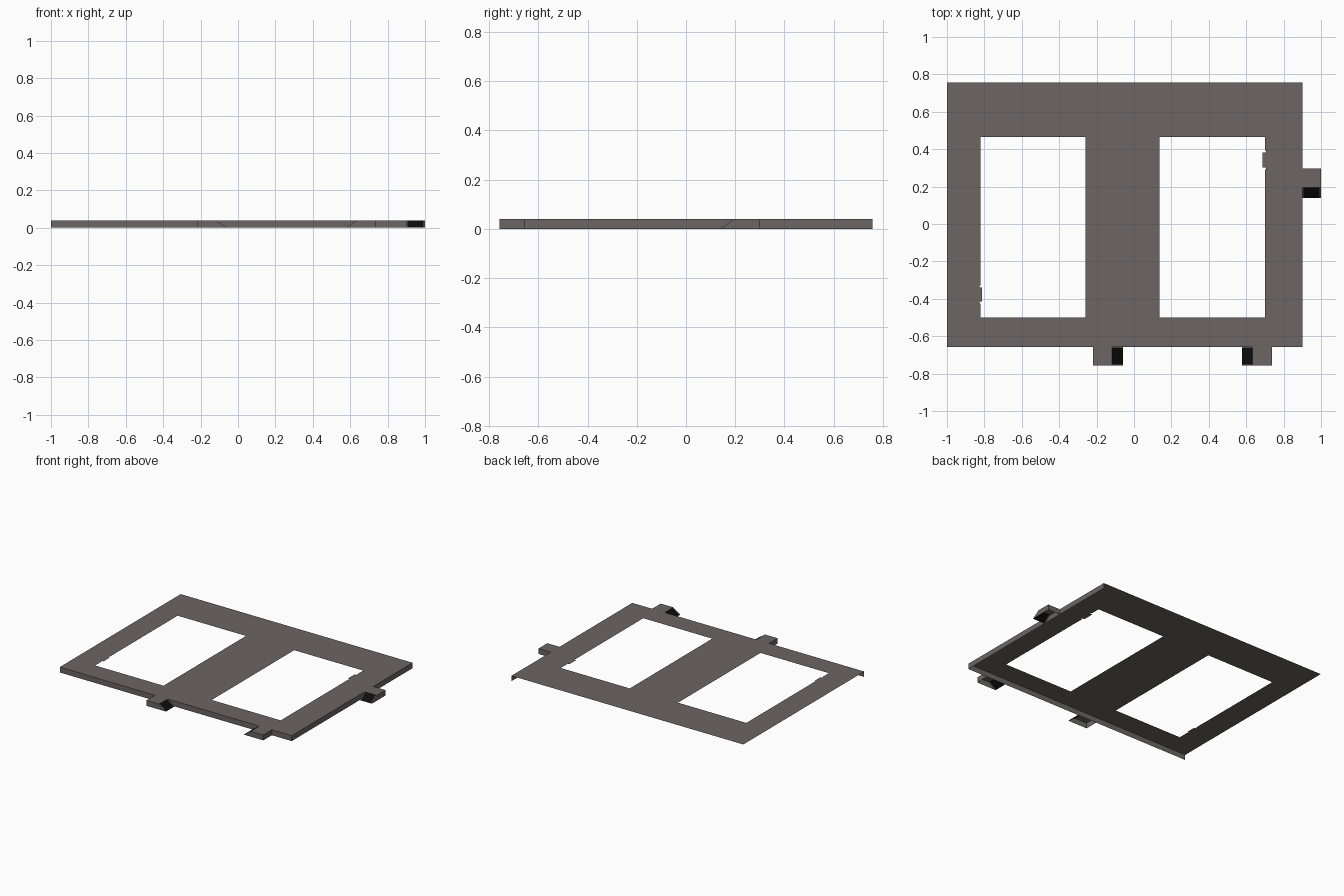
import bpy

if "Cube" in bpy.data.objects:
    bpy.data.objects.remove(bpy.data.objects["Cube"])

H = 0.04                       # height of the panel
X0, X1, Y0, Y1 = -1.0, 0.9, -0.657, 0.757


def material(name, rgb):
    m = bpy.data.materials.new(name)
    m.diffuse_color = (*rgb, 1)
    m.use_nodes = True
    m.node_tree.nodes["Principled BSDF"].inputs["Base Color"].default_value = m.diffuse_color
    return m


GREY = material("warm grey", (0.15, 0.13, 0.126))
BLACK = material("black", (0.004, 0.004, 0.004))


def make(name, verts, faces, slots=None):
    me = bpy.data.meshes.new(name)
    me.from_pydata(verts, [], faces)
    me.materials.append(GREY)
    me.materials.append(BLACK)
    for i, p in enumerate(me.polygons):
        p.material_index = slots[i] if slots else 0
    ob = bpy.data.objects.new(name, me)
    bpy.context.collection.objects.link(ob)
    return ob


# --- Panel sheet: grid of cells, leaving out the windows and small notches ---
WINDOWS = [(-0.82, -0.26, -0.5, 0.465), (0.135, 0.70, -0.5, 0.465)]
LATCHES = [(-0.82, -0.812, -0.415, -0.34), (0.688, 0.70, 0.302, 0.383)]
NOTCHES = [(-0.826, -0.82, -0.425, -0.415), (-0.826, -0.82, -0.34, -0.33),
           (0.70, 0.706, 0.292, 0.302), (0.70, 0.706, 0.383, 0.393)]


def inside(x, y, rects):
    return any(a < x < b and c < y < d for a, b, c, d in rects)


rects = WINDOWS + LATCHES + NOTCHES
xs = sorted({X0, X1} | {v for r in rects for v in r[:2]})
ys = sorted({Y0, Y1} | {v for r in rects for v in r[2:]})
n = len(ys)
verts = [(x, y, H) for x in xs for y in ys]
faces = []
for i in range(len(xs) - 1):
    for j in range(n - 1):
        cx, cy = (xs[i] + xs[i + 1]) / 2, (ys[j] + ys[j + 1]) / 2
        hole = inside(cx, cy, WINDOWS) and not inside(cx, cy, LATCHES)
        if not hole and not inside(cx, cy, NOTCHES):
            a = i * n + j
            faces.append((a, a + n, a + n + 1, a + 1))
make("panel_sheet", verts, faces)

# --- Front and right skirts (the back and left edges stay open) ---
make("front_skirt", [(X0, Y0, 0), (X1, Y0, 0), (X1, Y0, H), (X0, Y0, H)], [(0, 1, 2, 3)])
make("right_skirt", [(X1, Y0, 0), (X1, Y1, 0), (X1, Y1, H), (X1, Y0, H)], [(0, 1, 2, 3)])


# --- Edge tabs: open-bottomed shells with a black ramp at one end ---
def tab(name, place, depth, flip):
    """u runs from the square end (0) to the ramp foot (0.16); v runs outwards."""
    L, R, m = 0.16, 0.103, 0.007
    vs = [0, m, depth - m, depth]
    uvz = [(0, v, H) for v in vs] + [(R, v, H) for v in vs] + [(L, v, 0) for v in vs]
    uvz += [(0, 0, 0), (0, depth, 0)]
    fs = [(0, 4, 5, 1), (1, 5, 6, 2), (2, 6, 7, 3),        # top
          (4, 8, 9, 5), (5, 9, 10, 6), (6, 10, 11, 7),     # ramp
          (12, 0, 1, 2, 3, 13), (13, 3, 7, 11)]            # square end, outer side
    if not flip:
        fs = [f[::-1] for f in fs]
    make(name, [place(*p) for p in uvz], fs, [0, 0, 0, 0, 1, 0, 0, 0])


tab("front_tab_left", lambda u, v, z: (-0.22 + u, Y0 - v, z), 0.1, False)
tab("front_tab_right", lambda u, v, z: (0.737 - u, Y0 - v, z), 0.1, True)
tab("right_tab", lambda u, v, z: (X1 + v, 0.298 - u, z), 0.1, False)
